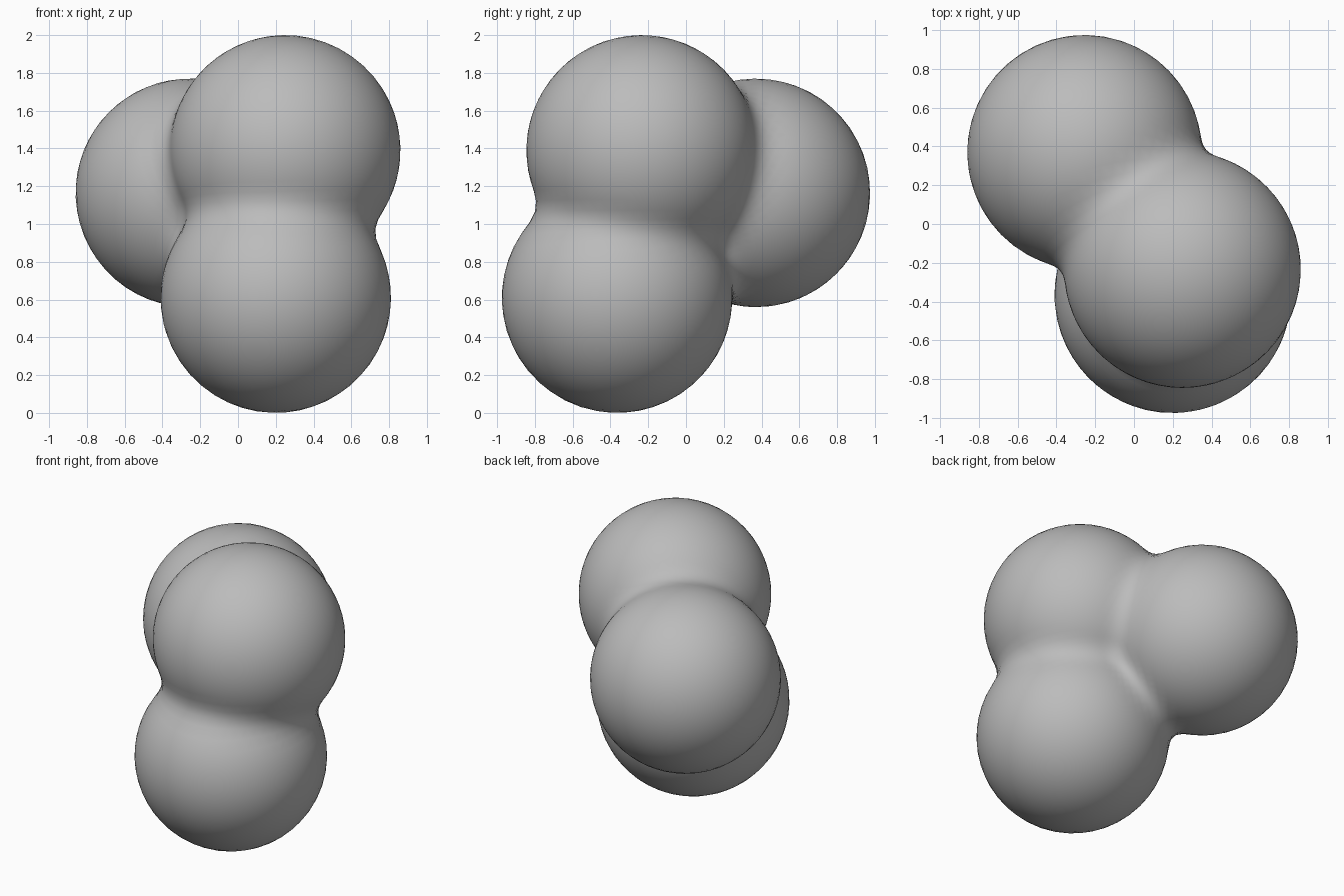
import bpy, bmesh
from mathutils import Vector

if "Cube" in bpy.data.objects:
    bpy.data.objects.remove(bpy.data.objects["Cube"])

# three overlapping balls: centre, radius
BALLS = [
    (Vector((0.25, -0.235, 1.39)), 0.61),   # upper front
    (Vector((0.20, -0.365, 0.61)), 0.61),   # lower front
    (Vector((-0.255, 0.37, 1.165)), 0.605), # back
]
BLEND = 0.12
CORE = Vector((0.05, -0.06, 1.07))  # point inside all three balls


def distance(p):
    """Smoothly blended distance to the three balls."""
    d = sorted((p - c).length - r for c, r in BALLS)
    result = d[0]
    for other in d[1:]:
        h = max(BLEND - abs(result - other), 0) / BLEND
        result = min(result, other) - h * h * BLEND / 4
    return result


def surface_point(direction):
    """Walk out from the core to the blended surface."""
    low, high = 0.0, 2.0
    for _ in range(24):
        mid = (low + high) / 2
        if distance(CORE + direction * mid) < 0:
            low = mid
        else:
            high = mid
    return CORE + direction * low


# blended body
bm = bmesh.new()
bmesh.ops.create_icosphere(bm, subdivisions=5, radius=1)
for v in bm.verts:
    v.co = surface_point(v.co.normalized())
# even out the vertex spacing, then put the vertices back on the surface
for _ in range(4):
    bmesh.ops.smooth_vert(bm, verts=bm.verts, factor=0.5,
                          use_axis_x=True, use_axis_y=True, use_axis_z=True)
    for v in bm.verts:
        v.co = surface_point((v.co - CORE).normalized())
for f in bm.faces:
    f.smooth = True

mesh = bpy.data.meshes.new("blended_balls")
bm.to_mesh(mesh)
bm.free()
body = bpy.data.objects.new("blended_balls", mesh)
bpy.context.collection.objects.link(body)

grey = bpy.data.materials.new("plain grey")
grey.diffuse_color = (0.5, 0.5, 0.5, 1)
grey.use_nodes = True
grey.node_tree.nodes["Principled BSDF"].inputs["Base Color"].default_value = grey.diffuse_color
mesh.materials.append(grey)
